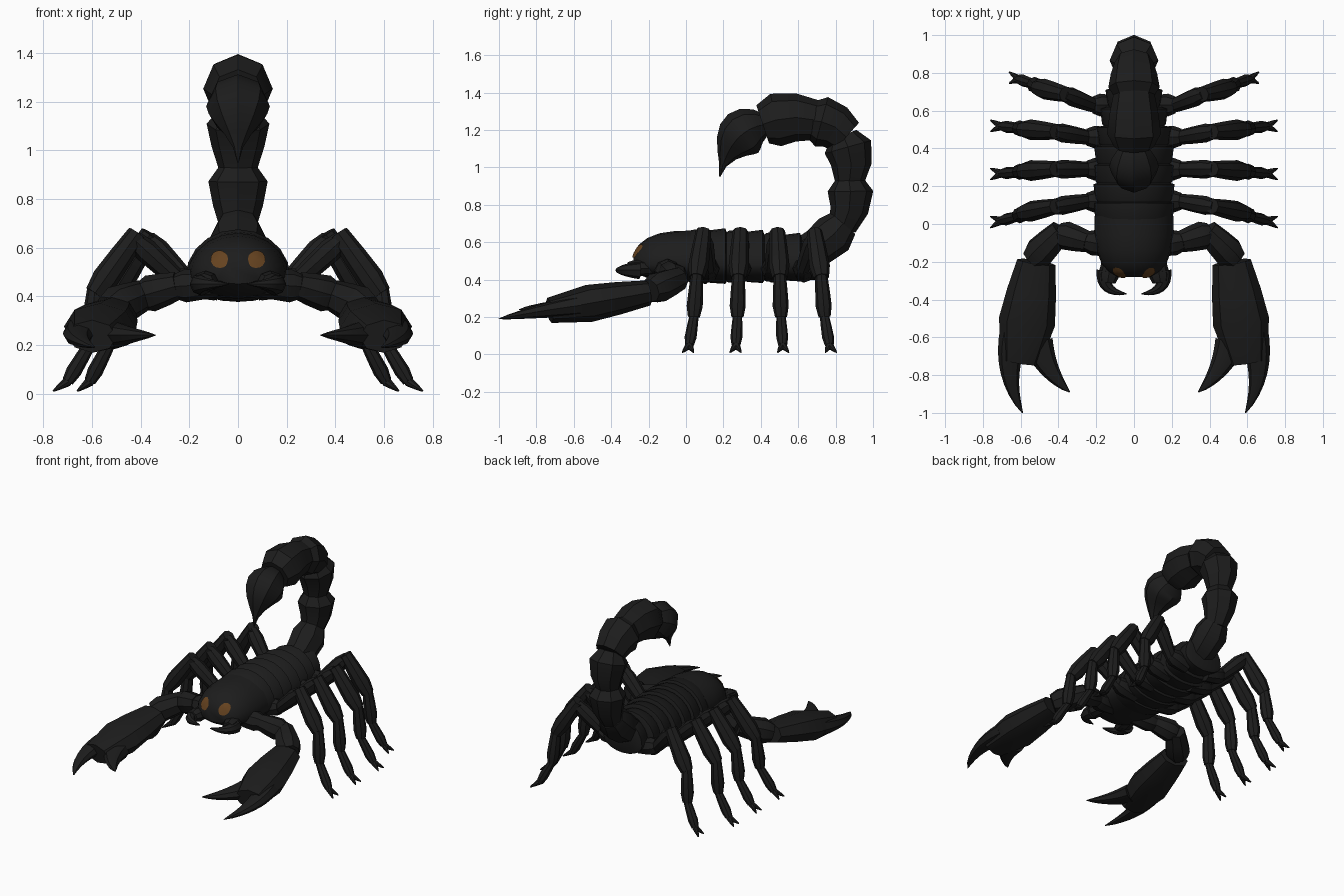
import bpy, bmesh, math
from mathutils import Vector
from mathutils.bvhtree import BVHTree

if "Cube" in bpy.data.objects:
    bpy.data.objects.remove(bpy.data.objects["Cube"])


def material(name, rgb):
    mat = bpy.data.materials.new(name)
    mat.use_nodes = True
    mat.diffuse_color = (*rgb, 1)
    bsdf = mat.node_tree.nodes["Principled BSDF"]
    bsdf.inputs["Base Color"].default_value = (*rgb, 1)
    return mat


SHELL = material("black_shell", (0.012, 0.012, 0.012))
AMBER = material("amber_eye", (0.13, 0.055, 0.014))
ACROSS, ALONG = Vector((1, 0, 0)), Vector((0, 1, 0))
parts = []


def finish(bm, name, mat):
    mesh = bpy.data.meshes.new(name)
    bm.to_mesh(mesh)
    bm.free()
    mesh.materials.append(mat)
    part = bpy.data.objects.new(name, mesh)
    bpy.context.collection.objects.link(part)
    parts.append(part)
    return part


def skin(name, centres, widths, heights, hint=ACROSS, sides=8, mirror=1, belly=1):
    """Skin rings along a path; belly scales the lower half of each ring."""
    bm = bmesh.new()
    rings = []
    last = len(centres) - 1
    for i, (centre, width, height) in enumerate(zip(centres, widths, heights)):
        path = (centres[min(i + 1, last)] - centres[max(i - 1, 0)]).normalized()
        side = (hint - path * hint.dot(path)).normalized()
        up = side.cross(path)
        ring = []
        for k in range(sides):
            angle = math.tau * k / sides
            lift = math.sin(angle) * height
            lift *= belly if lift < 0 else 1
            point = centre + side * math.cos(angle) * width + up * lift
            point.x *= mirror
            ring.append(bm.verts.new(point))
        rings.append(ring)
    for a, b in zip(rings, rings[1:]):
        for k in range(sides):
            n = (k + 1) % sides
            bm.faces.new((a[k], a[n], b[n], b[k]))
    bm.faces.new(rings[0])
    bm.faces.new(rings[-1])
    bmesh.ops.recalc_face_normals(bm, faces=bm.faces)
    return finish(bm, name, SHELL)


def limb(name, start, end, width, height, hint, mirror=1, peak=0.75, bow=0, waist=0.75):
    """One armoured segment: narrow joints and a swelling at the peak."""
    start, end = Vector(start), Vector(end)
    start -= (end - start) * 0.1
    arch = hint.cross(end - start).normalized() * bow
    steps = (0, peak / 2, peak, 1)
    centres = [start.lerp(end, t) + arch * math.sin(math.pi * t) for t in steps]
    swell = (waist, 0.6 + waist * 0.4, 1, waist)
    skin(name, centres, [width * s for s in swell], [height * s for s in swell],
         hint, mirror=mirror)


def chain(prefix, names, joints, radii, mirror):
    for name, start, end, radius in zip(names, joints, joints[1:], radii):
        limb(f"{prefix}_{name}", start, end, radius, radius, ALONG, mirror)


def horn(name, start, control, tip, radius, rule, mirror=1, flat=1):
    """A curved part whose thickness follows a rule from root to tip."""
    start, control, tip = Vector(start), Vector(control), Vector(tip)
    steps = [k / 8 for k in range(9)]
    centres = [start.lerp(control, t).lerp(control.lerp(tip, t), t) for t in steps]
    widths = [radius * rule(t) + 0.003 for t in steps]
    skin(name, centres, widths, [w * flat for w in widths], mirror=mirror)


def taper(t):
    return (1 - t) ** 0.8


def bulb(t):
    return max(0, math.sin(math.pi * (0.2 + 0.8 * t))) ** 1.7


# Head shield: a blunt dome
steps = [(k / 6) ** 2 for k in range(1, 7)]
dome = [1 - (1 - t) ** 3 for t in steps]
head = skin("head_shield", [Vector((0, t / 3 - 0.29, 0.48)) for t in steps],
            [0.21 * d ** 0.35 for d in dome], [0.182 * d ** 0.45 for d in dome],
            sides=20, belly=0.5)

# Overlapping back plates, narrowing to the rear
for i in range(7):
    y = i / 10
    width = 0.215 - 0.4 * max(0, y - 0.2) ** 2
    height = 0.195 - 0.1 * y * y
    centres = [Vector((0, y + step, 0.48)) for step in (0, 0.03, 0.11, 0.12)]
    inset = (0.03, 0.01, 0, 0.03)
    skin(f"back_plate_{i + 1}", centres, [width - s for s in inset],
         [height - s for s in inset], sides=20, belly=0.53)

# Tail segments curling up and forward, the upright ones pinched at the joints
tail = [(0, y, z) for y, z in ((0.62, 0.54), (0.84, 0.7), (0.87, 0.94),
                               (0.84, 1.17), (0.67, 1.25), (0.41, 1.23))]
for i, (start, end) in enumerate(zip(tail, tail[1:])):
    size = 0.115 + i * 0.007
    limb(f"tail_segment_{i + 1}", start, end, size, size, ACROSS, bow=-0.025,
         waist=0.6 if i in (1, 2) else 0.75)

# Bulb drawn out into the sting
horn("stinger", (0, 0.43, 1.23), (0, 0.24, 1.21), (0, 0.18, 0.95), 0.128, bulb)

# Surface of the head, for seating the eyes
head_mesh = bmesh.new()
head_mesh.from_mesh(head.data)
head_surface = BVHTree.FromBMesh(head_mesh)
head_mesh.free()


def eye(name, x, z, radius):
    """A thin round patch laid on the head."""
    bm = bmesh.new()
    sides = 16

    def seat(scale, k):
        angle = math.tau * k / sides
        reach = scale * radius
        origin = Vector((x + reach * math.cos(angle), -1, z + reach * math.sin(angle)))
        hit, normal, _, _ = head_surface.ray_cast(origin, ALONG)
        return bm.verts.new(hit + normal * 0.005)

    middle = seat(0, 0)
    rings = [[seat(ring / 3, k) for k in range(sides)] for ring in (1, 2, 3)]
    for k in range(sides):
        n = (k + 1) % sides
        bm.faces.new((middle, rings[0][k], rings[0][n]))
        for a, b in zip(rings, rings[1:]):
            bm.faces.new((a[k], b[k], b[n], a[n]))
    finish(bm, name, AMBER)


for label, mirror in (("left", 1), ("right", -1)):
    eye(f"{label}_eye", 0.075 * mirror, 0.55, 0.035)

    # Mouth claws
    limb(f"{label}_mouth_base", (0.12, -0.18, 0.46), (0.14, -0.31, 0.46),
         0.055, 0.045, ACROSS, mirror)
    horn(f"{label}_mouth_fang", (0.15, -0.25, 0.45), (0.18, -0.36, 0.45),
         (0.04, -0.37, 0.45), 0.045, taper, mirror)

    # Pincer arm, hand and fingers
    chain(f"{label}_arm", ("base", "upper", "fore"),
          [(0.1, -0.12, 0.45), (0.26, -0.09, 0.44), (0.4, -0.05, 0.4),
           (0.54, -0.19, 0.34)], (0.068, 0.076, 0.085), mirror)
    limb(f"{label}_pincer_hand", (0.525, -0.25, 0.32), (0.6, -0.73, 0.235),
         0.15, 0.1, ACROSS, mirror, peak=0.6, waist=0.68)
    horn(f"{label}_outer_finger", (0.63, -0.58, 0.26), (0.7, -0.8, 0.23),
         (0.59, -1, 0.19), 0.08, taper, mirror, flat=0.7)
    horn(f"{label}_inner_finger", (0.51, -0.63, 0.24), (0.46, -0.79, 0.24),
         (0.34, -0.89, 0.24), 0.08, taper, mirror, flat=0.7)

    # Walking legs, fanned from front to back
    profile = [(0.1, 0.43), (0.25, 0.47), (0.43, 0.635), (0.59, 0.41),
               (0.61, 0.2), (0.7, 0.05)]
    for i, reach in enumerate((1, 1, 1, 0.87)):
        hip, knee, foot = 0.12 + 0.17 * i, 0.09 + 0.2 * i, 0.01 + 0.255 * i
        bends = [hip, hip, knee] + [knee + (foot - knee) * f for f in (0.4, 0.6, 0.9)]
        joints = [(x * reach, y, z) for (x, z), y in zip(profile, bends)]
        leg = f"{label}_leg_{i + 1}"
        chain(leg, ("hip", "thigh", "knee", "shin", "foot"), joints,
              (0.06, 0.05, 0.055, 0.043, 0.032), mirror)
        ankle = Vector(joints[-1])
        for claw, spread in (("front", -0.03), ("back", 0.03)):
            tip = Vector((0.76 * reach, foot + spread, 0.01))
            horn(f"{leg}_{claw}_claw", ankle, ankle.lerp(tip, 0.5), tip,
                 0.018, taper, mirror)

# Smooth shading with sharp edges kept
bpy.ops.object.select_all(action="DESELECT")
for part in parts:
    part.select_set(True)
bpy.context.view_layer.objects.active = parts[0]
bpy.ops.object.shade_smooth_by_angle(angle=math.radians(35))
